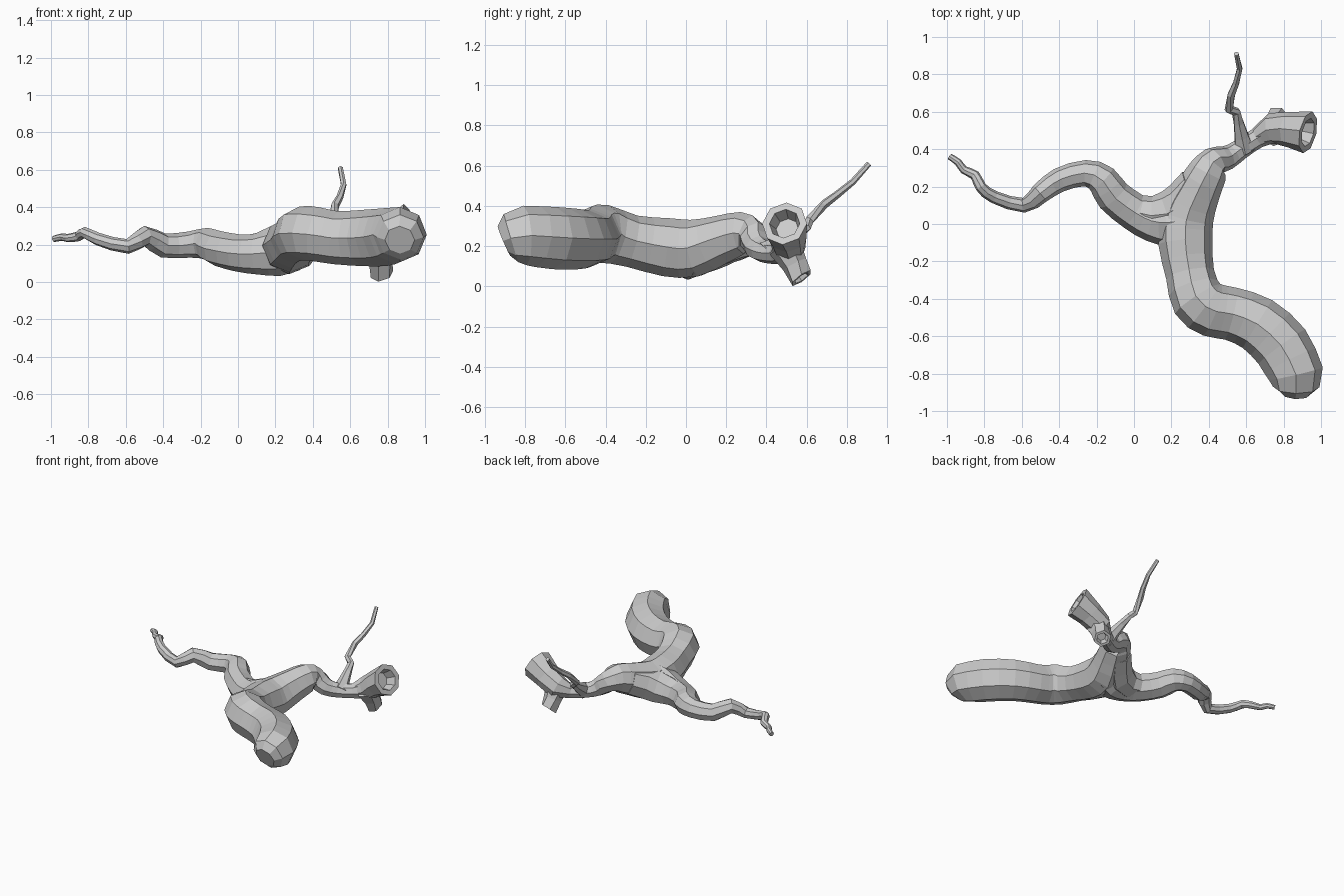
import bpy, bmesh, math
from mathutils import Vector


def soften(path):
    """Add a Catmull-Rom midpoint between path points so bends are rounder."""
    p = [Vector(q) for q in path]
    out = [p[0]]
    for i in range(len(p) - 1):
        a, d = p[max(i - 1, 0)], p[min(i + 2, len(p) - 1)]
        out += [(9 * (p[i] + p[i + 1]) - a - d) / 16, p[i + 1]]
    return out


def tube(name, path, sides=8, hollow=0.0, end_dir=None):
    """Faceted limb through (x, y, z, radius) points; hollow = depth of the broken-end hole."""
    bm = bmesh.new()
    pts = [Vector(p[:3]) for p in path]
    rings = []

    def ring(c, t, r):
        side = t.cross(Vector((0, 0, 1))).normalized()
        up = side.cross(t)
        angles = [math.tau * k / sides for k in range(sides)]
        return [bm.verts.new(c + r * (math.sin(a) * side + math.cos(a) * up)) for a in angles]

    for i, c in enumerate(pts):
        t = Vector()
        if i > 0:
            t += (c - pts[i - 1]).normalized()
        if i < len(pts) - 1:
            t += (pts[i + 1] - c).normalized()
        if end_dir and i == len(pts) - 1:
            t = Vector(end_dir)
        t.normalize()
        rings.append(ring(c, t, path[i][3]))
    if hollow:
        rings.append(ring(pts[-1], t, path[-1][3] * 0.68))
        rings.append(ring(pts[-1] - t * hollow, t, path[-1][3] * 0.5))
    for a, b in zip(rings, rings[1:]):
        for k in range(sides):
            n = (k + 1) % sides
            bm.faces.new((a[k], a[n], b[n], b[k]))
    bm.faces.new(rings[0][::-1])
    bm.faces.new(rings[-1])
    bmesh.ops.recalc_face_normals(bm, faces=bm.faces)
    mesh = bpy.data.meshes.new(name)
    bm.to_mesh(mesh)
    bm.free()
    ob = bpy.data.objects.new(name, mesh)
    bpy.context.collection.objects.link(ob)
    return ob


# Rounded butt end, then the thick trunk running into the main upper limb
butt = [(0.865, -0.905, 0.225, 0.08), (0.867, -0.87, 0.24, 0.125)]
trunk = [
    (0.865, -0.80, 0.253, 0.148), (0.79, -0.655, 0.24, 0.155),
    (0.66, -0.535, 0.235, 0.15), (0.52, -0.48, 0.237, 0.142), (0.42, -0.46, 0.255, 0.145),
    (0.34, -0.40, 0.26, 0.145), (0.30, -0.27, 0.225, 0.13), (0.275, -0.10, 0.195, 0.145),
    (0.285, 0.04, 0.19, 0.142), (0.345, 0.18, 0.235, 0.12), (0.395, 0.28, 0.265, 0.105),
    (0.43, 0.335, 0.25, 0.08), (0.50, 0.355, 0.195, 0.065), (0.57, 0.40, 0.17, 0.055),
    (0.66, 0.46, 0.165, 0.055), (0.73, 0.50, 0.185, 0.075)]
tube("trunk", [Vector(p) for p in butt] + soften(trunk))

# Crooked side limb tapering to a thin tip
tube("left_limb", soften([
    (0.30, 0.03, 0.19, 0.13), (0.20, 0.01, 0.165, 0.135), (0.10, 0.015, 0.15, 0.11),
    (0.00, 0.065, 0.155, 0.10), (-0.11, 0.15, 0.18, 0.095), (-0.17, 0.235, 0.205, 0.085),
    (-0.26, 0.272, 0.20, 0.07), (-0.40, 0.235, 0.195, 0.065), (-0.50, 0.165, 0.245, 0.055),
    (-0.59, 0.10, 0.19, 0.04), (-0.75, 0.145, 0.23, 0.034), (-0.82, 0.20, 0.265, 0.03),
    (-0.85, 0.26, 0.245, 0.027), (-0.91, 0.29, 0.235, 0.022), (-0.94, 0.33, 0.24, 0.02),
    (-0.985, 0.36, 0.23, 0.017)]))

# Swelling that fills the fork between the limbs
tube("fork_web", [
    (0.00, 0.065, 0.155, 0.09), (0.10, 0.045, 0.155, 0.105), (0.20, 0.065, 0.17, 0.12),
    (0.275, 0.12, 0.20, 0.12), (0.345, 0.21, 0.24, 0.11)])

# Flared broken stump with a hollow end
tube("hollow_stump", [
    (0.66, 0.47, 0.165, 0.05), (0.74, 0.51, 0.19, 0.085), (0.83, 0.505, 0.25, 0.095),
    (0.93, 0.49, 0.312, 0.114)], hollow=0.07, end_dir=(0.9, -0.2, 0.4))

# Small knot stub pointing down
tube("lower_stub", [
    (0.755, 0.49, 0.20, 0.085), (0.762, 0.54, 0.11, 0.065), (0.77, 0.575, 0.041, 0.063)],
    sides=6, hollow=0.04, end_dir=(0.25, 0.55, -0.75))

# Thin rising twig
tube("twig", [
    (0.59, 0.40, 0.165, 0.06), (0.575, 0.47, 0.21, 0.042), (0.56, 0.54, 0.255, 0.03),
    (0.545, 0.60, 0.295, 0.025), (0.507, 0.615, 0.33, 0.024), (0.52, 0.69, 0.41, 0.022),
    (0.545, 0.75, 0.455, 0.019), (0.565, 0.83, 0.52, 0.016), (0.547, 0.91, 0.61, 0.014)], sides=6)
